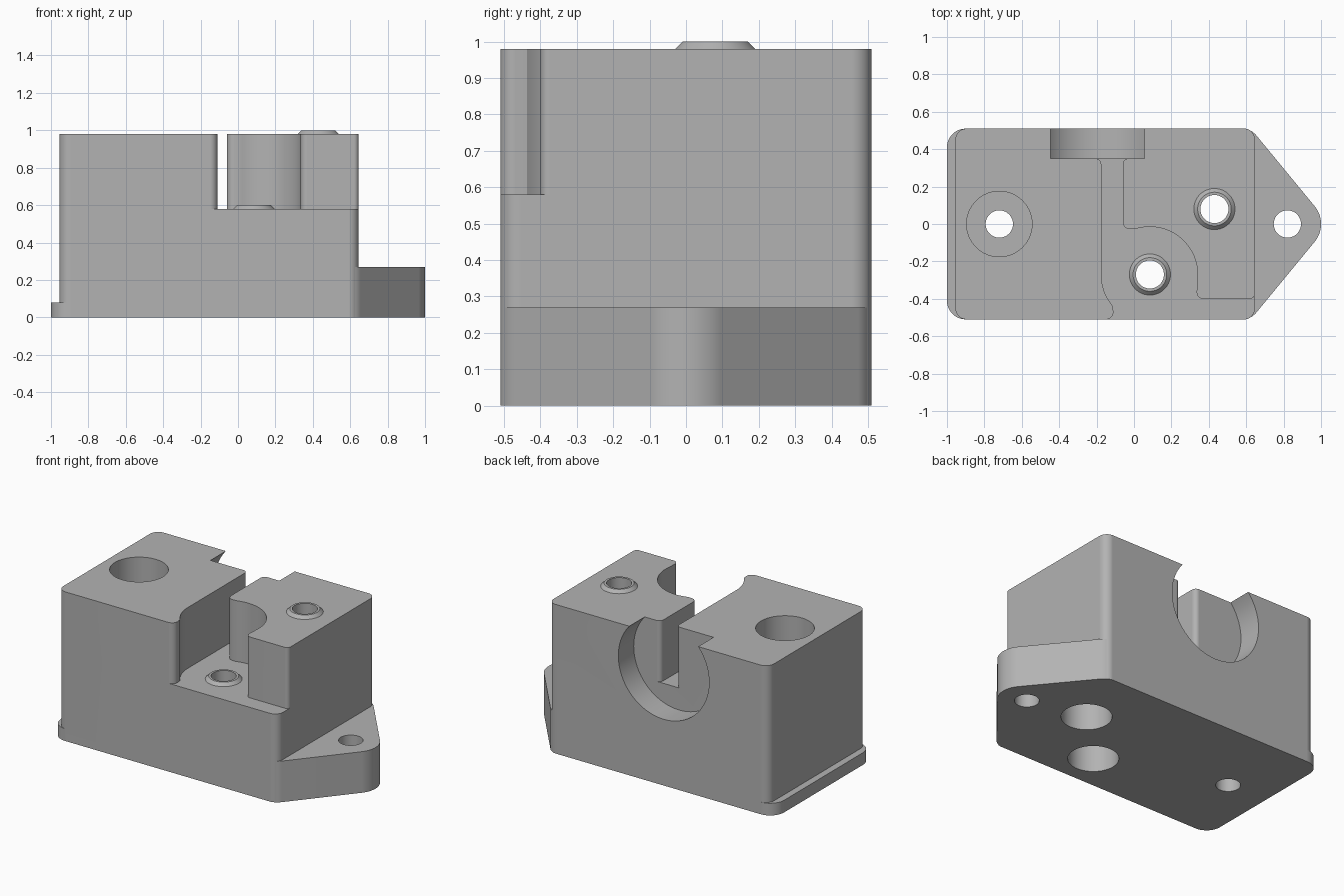
import bpy, bmesh, math

if "Cube" in bpy.data.objects:
    bpy.data.objects.remove(bpy.data.objects["Cube"])


def arc(cx, cy, r, a0, a1, n=10):
    """Points along an arc, angles in degrees."""
    return [(cx + r * math.cos(math.radians(a0 + (a1 - a0) * i / n)),
             cy + r * math.sin(math.radians(a0 + (a1 - a0) * i / n))) for i in range(n + 1)]


def circle(cx, cy, r, n=64):
    return arc(cx, cy, r, 0, 360, n)[:-1]


def loft(name, low, high, h0, h1, along_y=False):
    """Solid between two outlines with equal point counts."""
    bm = bmesh.new()
    put = (lambda p, h: (p[0], h, p[1])) if along_y else (lambda p, h: (p[0], p[1], h))
    a = [bm.verts.new(put(p, h0)) for p in low]
    b = [bm.verts.new(put(p, h1)) for p in high]
    bm.faces.new(a)
    bm.faces.new(b)
    for i in range(len(a)):
        j = (i + 1) % len(a)
        bm.faces.new((a[i], a[j], b[j], b[i]))
    bmesh.ops.recalc_face_normals(bm, faces=bm.faces)
    me = bpy.data.meshes.new(name)
    bm.to_mesh(me)
    bm.free()
    ob = bpy.data.objects.new(name, me)
    bpy.context.collection.objects.link(ob)
    return ob


def prism(name, pts, h0, h1, along_y=False):
    return loft(name, pts, pts, h0, h1, along_y)


def combine(target, tool, op):
    """Apply a boolean and discard the helper."""
    bpy.context.view_layer.objects.active = target
    m = target.modifiers.new("bool", 'BOOLEAN')
    m.operation, m.solver, m.object = op, 'EXACT', tool
    bpy.ops.object.modifier_apply(modifier=m.name)
    bpy.data.objects.remove(tool, do_unlink=True)


# main block with rounded vertical edges
body = prism("mounting_block",
             arc(-.895, -.45, .06, 180, 270) + arc(.59, -.455, .055, 270, 360)
             + arc(.59, .455, .055, 0, 90) + arc(-.895, .45, .06, 90, 180), 0, .98)

# thin foot on the left, thick pointed flange on the right
nose = (arc(.577, -.41, .1, 270, 320.5) + arc(.85, 0, .15, -39.5, 39.5, 16)
        + arc(.577, .41, .1, 39.5, 90))
foot = arc(-.9, .41, .1, 90, 180) + arc(-.9, -.41, .1, 180, 270)
combine(body, prism("foot", [(-.3, -.51), (-.3, .51)] + foot, 0, .08), 'UNION')
combine(body, prism("flange", [(.3, -.51)] + nose + [(.3, .51)], 0, .27), 'UNION')

# round recess in the back, open at the top
combine(body, prism("back_recess", circle(-.195, .765, .33, 96), .35, .7, True), 'DIFFERENCE')

# front pocket with narrow slot to the recess
peg_x, peg_y = .085, -.27
pocket = ([(-.15, -.7), (.9, -.7), (.9, -.375)]
          + arc(.62, -.375, .025, 0, -90, 6)
          + arc(.37, -.365, .035, 270, 180, 8)
          + arc(peg_x, peg_y, .255, 0, 108, 28)
          + arc(-.02, .012, .04, 270, 180, 8)
          + arc(-.03, .32, .03, 180, 90, 6)
          + [(-.03, .4), (-.205, .4)]
          + arc(-.205, .32, .03, 90, 0, 6)
          + arc(peg_x, peg_y, .26, 180, 220, 14)
          + arc(-.15, -.47, .04, 0, -90, 8))
combine(body, prism("pocket", pocket, .58, 1.3), 'DIFFERENCE')

# two raised tapered bosses, bored through and counterbored from below
for x, y, z in ((peg_x, peg_y, .58), (.43, .08, .98)):
    combine(body, loft("boss", circle(x, y, .13), circle(x, y, .09), z - .02, z + .02), 'UNION')
    combine(body, prism("bore", circle(x, y, .075), -.2, 1.3), 'DIFFERENCE')
    combine(body, prism("counterbore", circle(x, y, .15), -.2, z - .27), 'DIFFERENCE')

# mounting holes, the left one deeply counterbored from above
for x in (-.72, .82):
    combine(body, prism("hole", circle(x, 0, .073), -.2, 1.3), 'DIFFERENCE')
combine(body, prism("deep_counterbore", circle(-.72, 0, .175), .27, 1.3), 'DIFFERENCE')

# single grey material, smooth curves with sharp edges
grey = bpy.data.materials.new("plain grey")
grey.diffuse_color = (.45, .45, .45, 1)
grey.use_nodes = True
grey.node_tree.nodes["Principled BSDF"].inputs["Base Color"].default_value = grey.diffuse_color
body.data.materials.clear()
body.data.materials.append(grey)
for p in body.data.polygons:
    p.material_index = 0
bpy.ops.object.select_all(action='DESELECT')
body.select_set(True)
bpy.context.view_layer.objects.active = body
bpy.ops.object.shade_smooth_by_angle(angle=math.radians(25))
wn = body.modifiers.new("flat_faces", 'WEIGHTED_NORMAL')
wn.keep_sharp = True
